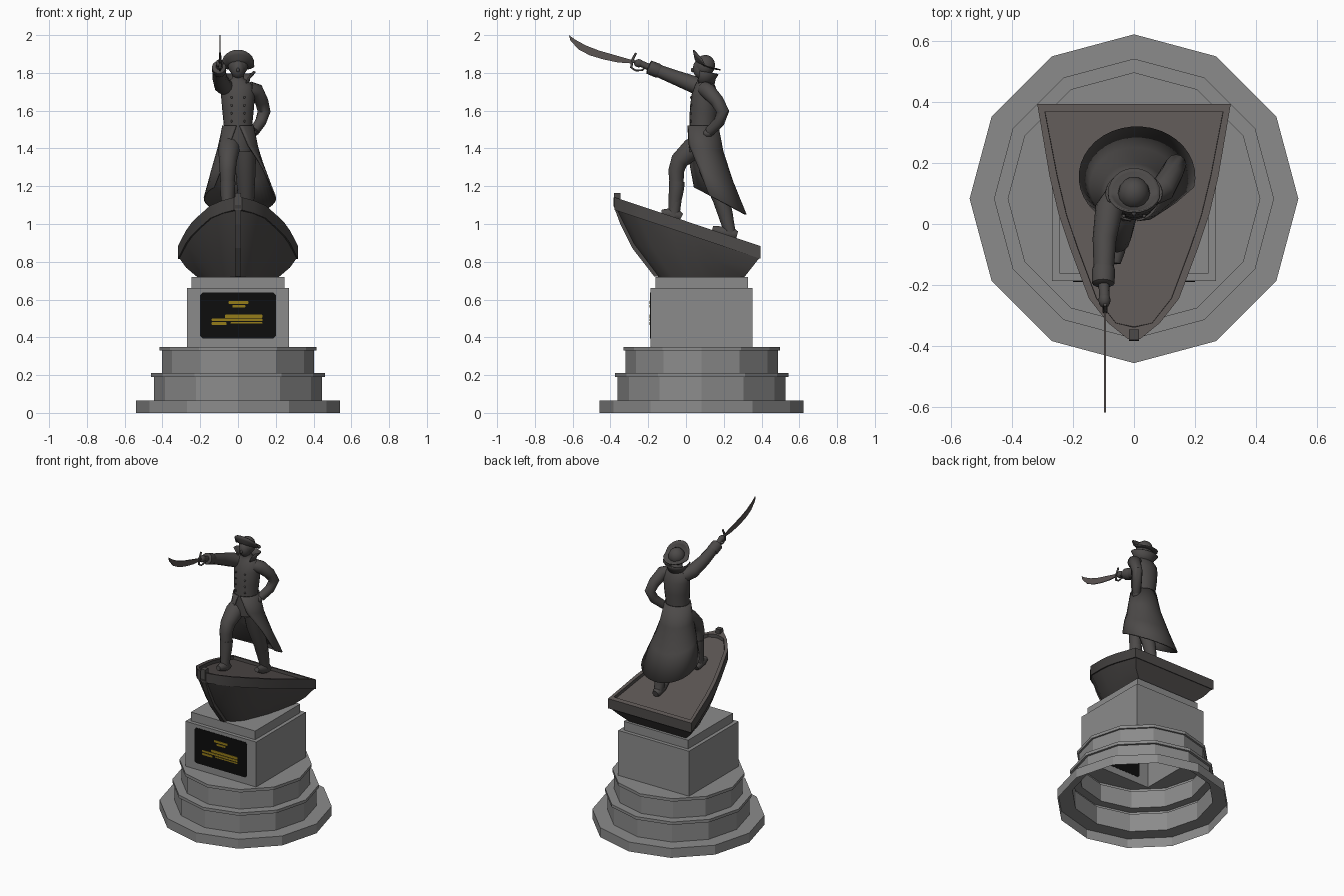
import bpy, bmesh, math
from mathutils import Vector, Matrix

if "Cube" in bpy.data.objects:
    bpy.data.objects.remove(bpy.data.objects["Cube"])

def material(name, *rgb):
    m = bpy.data.materials.new(name)
    m.diffuse_color = (*rgb, 1)
    m.use_nodes = True
    m.node_tree.nodes["Principled BSDF"].inputs["Base Color"].default_value = m.diffuse_color
    return m

STONE = material("grey stone", 0.26, 0.26, 0.26)
BRONZE = material("dark bronze", 0.073, 0.068, 0.066)
DECK = material("brown bronze", 0.105, 0.09, 0.086)
BLACK = material("black", 0.004, 0.004, 0.004)
GOLD = material("gold", 0.3, 0.2, 0.01)

def make(name, verts, faces, mat, smooth=40):
    me = bpy.data.meshes.new(name)
    me.from_pydata([tuple(v) for v in verts], [], faces)
    bm = bmesh.new()
    bm.from_mesh(me)
    bmesh.ops.remove_doubles(bm, verts=bm.verts, dist=1e-5)
    bmesh.ops.recalc_face_normals(bm, faces=bm.faces)
    bm.to_mesh(me)
    bm.free()
    ob = bpy.data.objects.new(name, me)
    bpy.context.collection.objects.link(ob)
    me.materials.append(mat)
    if smooth:
        bpy.ops.object.select_all(action='DESELECT')
        bpy.context.view_layer.objects.active = ob
        ob.select_set(True)
        bpy.ops.object.shade_smooth_by_angle(angle=math.radians(smooth))
    return ob

def loft(name, rings, mat, caps=(True, True), closed=True, smooth=40):
    n = len(rings[0])
    verts = [v for r in rings for v in r]
    faces = [(k*n + i, k*n + (i+1) % n, (k+1)*n + (i+1) % n, (k+1)*n + i)
             for k in range(len(rings) - 1) for i in range(n if closed else n - 1)]
    if caps[0]:
        faces.append(tuple(range(n)))
    if caps[1]:
        faces.append(tuple(range((len(rings)-1)*n, len(rings)*n)))
    return make(name, verts, faces, mat, smooth)

def tube(name, pts, mat=BRONZE, n=12):
    """Round limb through (x, y, z, radius) points."""
    c = [Vector(p[:3]) for p in pts]
    rings = []
    for i, p in enumerate(pts):
        t = (c[min(i+1, len(c)-1)] - c[max(i-1, 0)]).normalized()
        u = t.cross(Vector((1, 0, 0))).normalized()
        v = t.cross(u)
        rings.append([c[i] + p[3]*(u*math.cos(a) + v*math.sin(a))
                      for a in (2*math.pi*k/n for k in range(n))])
    return loft(name, rings, mat, smooth=50)

def prism(name, outline, x, half, mat=BRONZE):
    """Side profile of (y, z) points with a thickness across x."""
    return loft(name, [[(x + s*half, y, z) for y, z in outline] for s in (-1, 1)], mat, smooth=0)

def ellipse(cx, cy, z, rx, ry, n=20):
    return [(cx + rx*math.sin(2*math.pi*k/n), cy - ry*math.cos(2*math.pi*k/n), z) for k in range(n)]

def ball(name, loc, scale, mat=BRONZE, turn=Matrix.Identity(4)):
    rings = [[Vector(loc) + turn @ Vector((scale[0]*math.sin(p)*math.cos(a), scale[1]*math.sin(p)*math.sin(a),
              scale[2]*math.cos(p))) for a in (2*math.pi*k/14 for k in range(14))]
             for p in (math.pi*j/8 for j in range(9))]
    return loft(name, rings, mat, caps=(False, False), smooth=60)

def solidify(ob, t):
    m = ob.modifiers.new("thickness", 'SOLIDIFY')
    m.thickness = t
    m.offset = 0

# --- stone base: twelve-sided steps and square pedestal, open underneath ---
CY = 0.083
ANG = [math.radians(30*k) for k in range(12)]

def dodecagon(r, z):
    return [(r*math.cos(a), CY + r*math.sin(a), z) for a in ANG]

def square(h, z):
    side = lambda c: 0 if abs(c) < 0.4 else math.copysign(h, c)
    return [(side(math.cos(a)), CY + side(math.sin(a)), z) for a in ANG]

steps = [(.54, 0), (.54, .065), (.445, .065), (.445, .19), (.46, .19), (.46, .21),
         (.403, .21), (.403, .33), (.415, .33), (.415, .35)]
loft("stepped_base", [dodecagon(*s) for s in steps] + [square(.27, .35)],
     STONE, caps=(False, False), smooth=0)
loft("pedestal", [square(.27, .35), square(.27, .66), square(.245, .66), square(.245, .72)],
     STONE, caps=(False, True), smooth=0)

# --- plaque with plain gold bars ---
def plate(name, x0, x1, z0, z1, y0, y1, mat, cut):
    o = [(x0+cut, z0), (x1-cut, z0), (x1, z0+cut), (x1, z1-cut),
         (x1-cut, z1), (x0+cut, z1), (x0, z1-cut), (x0, z0+cut)]
    loft(name, [[(x, y, z) for x, z in o] for y in (y0, y1)], mat, smooth=0)

plate("plaque", -.2, .2, .395, .637, -.190, -.1855, BLACK, .012)
for i, (x0, x1, z0, z1) in enumerate([(-.05, .055, .577, .592), (-.03, .04, .558, .571),
                                      (-.07, .13, .503, .52), (-.14, .13, .486, .499), (-.14, -.06, .465, .48),
                                      (-.04, .13, .472, .481)]):
    plate(f"plaque_bar_{i+1}", x0, x1, z0, z1, -.1925, -.1895, GOLD, .003)

# --- boat: rings built from one half plan, mirrored ---
half = [(.02, -.378), (.085, -.325), (.148, -.245), (.21, -.08), (.247, .03), (.277, .155), (.318, .395)]
outline = half + [(-x, y) for x, y in reversed(half)]

def sheer(y):
    return 1.015 - .335*y

def boat_ring(inset, drop):
    pts = []
    for x, y in outline:
        w = math.copysign(max(abs(x) - inset, .006), x)
        yy = min(max(y, -.378 + inset*1.6), .395 - inset)
        pts.append(Vector((w, yy, sheer(yy) - drop)))
    return pts

def hull_ring(f, bulge):
    pts = []
    for p in boat_ring(.008, .067):
        u = (p.y + .378)/.773
        low = Vector((p.x*.7, -.155 + u*.47, .72))
        q = p.lerp(low, f)
        pts.append(Vector((q.x*(1 + 2*bulge), q.y - bulge*(1 - u), q.z)))
    return pts

boat = loft("boat", [boat_ring(.026, .022), boat_ring(.025, 0), boat_ring(0, 0), boat_ring(0, .067),
                     hull_ring(0, 0), hull_ring(.5, .022), hull_ring(1, 0)], BRONZE, smooth=25)
boat.data.materials.append(DECK)
for f in boat.data.polygons:
    f.material_index = 1 if f.normal.z > .6 else 0

stem = [(-.381, 1.163), (-.385, 1.10), (-.348, 1.0), (-.285, .873), (-.168, .722)]
prism("bow_post", stem + [(y + .035, z) for y, z in reversed(stem)], 0, .017)

# --- legs, boots and feet ---
tube("front_leg", [(-.04, .10, 1.43, .06), (-.048, .03, 1.395, .058), (-.053, -.035, 1.335, .047),
                   (-.055, -.052, 1.28, .042), (-.055, -.05, 1.2, .036), (-.055, -.06, 1.06, .028)])
tube("front_boot", [(-.055, -.048, 1.225, .041), (-.055, -.05, 1.19, .04), (-.055, -.055, 1.15, .037),
                    (-.056, -.063, 1.09, .029), (-.056, -.065, 1.04, .03)])
tube("front_foot", [(-.056, -.025, 1.035, .022), (-.056, -.045, 1.045, .03), (-.058, -.09, 1.055, .029),
                    (-.06, -.13, 1.06, .016)])
tube("back_leg", [(.035, .10, 1.43, .062), (.04, .125, 1.28, .053), (.043, .185, 1.13, .043),
                  (.045, .235, .95, .03)])
tube("back_boot", [(.043, .195, 1.10, .043), (.044, .21, 1.05, .038), (.045, .23, .97, .03)])
tube("back_foot", [(.045, .27, .94, .022), (.045, .25, .945, .03), (.045, .20, .957, .03),
                   (.045, .14, .975, .016)])

# --- torso and neck ---
loft("torso", [ellipse(0, .088, 1.38, .078, .07), ellipse(0, .088, 1.45, .08, .075),
               ellipse(0, .09, 1.52, .075, .072), ellipse(0, .096, 1.60, .083, .076),
               ellipse(0, .10, 1.68, .09, .072), ellipse(0, .10, 1.73, .085, .055),
               ellipse(0, .10, 1.755, .055, .042), ellipse(0, .097, 1.77, .032, .034),
               ellipse(0, .09, 1.81, .028, .03)], BRONZE, smooth=60)
for s in (-1, 1):
    for k in range(6):
        ball(f"button_{'left' if s > 0 else 'right'}_{k+1}", (s*.034, .026, 1.46 + .042*k), (.006, .006, .006))

# --- open coat skirt, lower at the back ---
def skirt_ring(z, cx, cy, rx, ry, a0, a1, tilt, n=24):
    angs = [math.radians(a0 + (a1 - a0)*k/n) for k in range(n + 1)]
    return [(cx - rx*math.sin(a), cy - ry*math.cos(a), z + tilt*math.cos(a)) for a in angs]

skirt = loft("coat_skirt", [skirt_ring(1.52, 0, .09, .08, .078, 6, 354, 0),
                            skirt_ring(1.40, 0, .10, .105, .095, 25, 330, .02),
                            skirt_ring(1.27, .003, .125, .145, .123, 34, 297, .05),
                            skirt_ring(1.135, .01, .155, .188, .162, 47, 282, .085)],
             BRONZE, caps=(False, False), closed=False, smooth=50)
solidify(skirt, .008)

# --- raised collar ---
collar = loft("collar", [skirt_ring(1.74, 0, .10, .055, .048, 45, 315, 0),
                         skirt_ring(1.77, 0, .10, .062, .055, 55, 305, 0),
                         skirt_ring(1.805, 0, .102, .092, .068, 65, 295, .012)],
              BRONZE, caps=(False, False), closed=False, smooth=50)
solidify(collar, .006)

# --- head and three-cornered hat ---
ball("head", (0, .083, 1.823), (.04, .048, .056))
ball("nose", (0, .036, 1.815), (.008, .011, .012))
TILT = Matrix.Rotation(math.radians(-20), 4, 'X')
HAT = Vector((0, .10, 1.838))

def brim_ring(f):
    pts = []
    for k in range(24):
        a = 2*math.pi*k/24
        lift = .058*max(0, math.cos(a))**.7 + .008*max(0, -math.cos(a))
        r = .045 + f*.041
        pts.append(HAT + TILT @ Vector((r*math.sin(a), -r*math.cos(a), lift*f**1.3)))
    return pts

brim = loft("hat_brim", [brim_ring(f) for f in (0, .35, .7, 1)], BRONZE, caps=(True, False), smooth=50)
solidify(brim, .006)
ball("hat_crown", HAT, (.053, .055, .058), turn=TILT)

# --- arm on the hip ---
tube("bent_arm", [(.06, .10, 1.715, .04), (.095, .115, 1.705, .042), (.125, .165, 1.65, .036),
                  (.138, .195, 1.595, .034), (.12, .175, 1.54, .03), (.085, .125, 1.49, .027)])
ball("hip_hand", (.08, .115, 1.48), (.022, .028, .022))

# --- raised arm, cuff and hand ---
tube("raised_arm", [(-.05, .10, 1.715, .042), (-.082, .05, 1.735, .046), (-.097, -.05, 1.773, .039),
                    (-.10, -.17, 1.82, .032)])
tube("raised_cuff", [(-.10, -.14, 1.808, .034), (-.10, -.15, 1.812, .038), (-.101, -.195, 1.83, .037),
                     (-.101, -.20, 1.832, .028)])
tube("wrist", [(-.10, -.18, 1.823, .018), (-.097, -.24, 1.85, .017)])
ball("sword_hand", (-.097, -.25, 1.851), (.02, .026, .022))

# --- sword: grip, guard, hand bow and curved blade ---
tube("sword_grip", [(-.095, -.215, 1.837, .008), (-.095, -.29, 1.865, .008)], n=8)
tube("sword_guard", [(-.095, -.265, 1.905, .006), (-.095, -.285, 1.865, .007), (-.095, -.29, 1.825, .006)], n=8)
tube("hand_bow", [(-.095, -.29, 1.828, .005), (-.095, -.265, 1.812, .005), (-.095, -.23, 1.815, .005),
                  (-.095, -.21, 1.835, .005)], n=8)
prism("sword_blade", [(-.285, 1.868), (-.38, 1.895), (-.46, 1.918), (-.53, 1.945), (-.585, 1.975), (-.62, 2.0),
                      (-.612, 1.972), (-.57, 1.925), (-.51, 1.893), (-.44, 1.872), (-.36, 1.855),
                      (-.285, 1.85)], -.095, .003, DECK)
